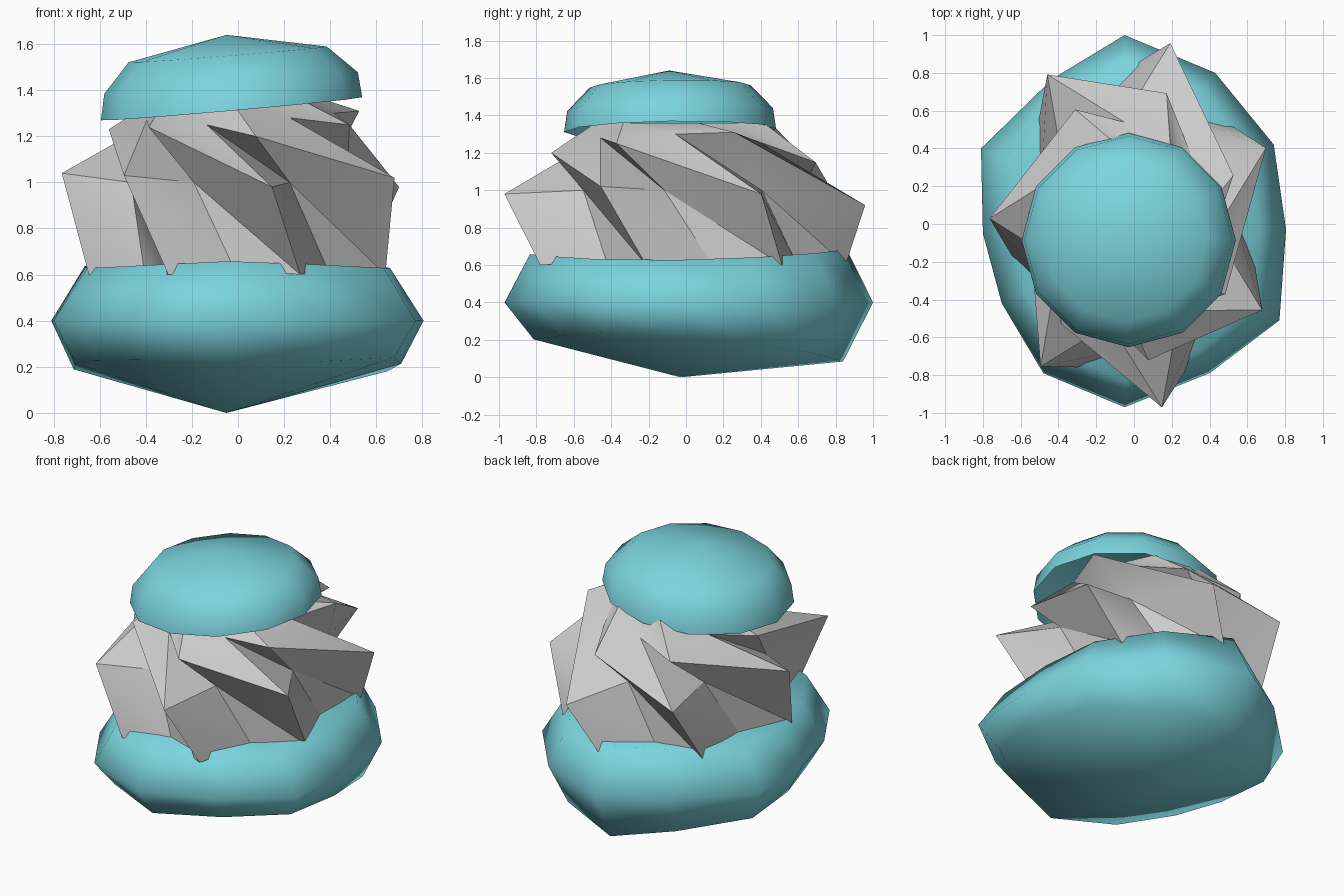
import bpy, bmesh
from math import sin, cos, radians, pi

if "Cube" in bpy.data.objects:
    bpy.data.objects.remove(bpy.data.objects["Cube"])


def make_object(name, rings, color=None, bottom=None, top=None, split=False):
    """Skin a stack of equal-length rings; bottom/top are pole points or 'cap'."""
    bm = bmesh.new()
    loops = [[bm.verts.new(p) for p in ring] for ring in rings]
    n = len(loops[0])
    for a, b in zip(loops, loops[1:]):
        for i in range(n):
            j = (i + 1) % n
            if split:  # diagonals follow the twist
                bm.faces.new((a[i], a[j], b[i]))
                bm.faces.new((a[j], b[j], b[i]))
            else:
                bm.faces.new((a[i], a[j], b[j], b[i]))
    for loop, end in ((loops[0], bottom), (loops[-1], top)):
        if end == 'cap':
            bm.faces.new(loop)
        elif end:
            pole = bm.verts.new(end)
            for i in range(n):
                bm.faces.new((loop[i], loop[(i + 1) % n], pole))
    bmesh.ops.recalc_face_normals(bm, faces=bm.faces[:])
    mesh = bpy.data.meshes.new(name)
    bm.to_mesh(mesh)
    bm.free()
    obj = bpy.data.objects.new(name, mesh)
    bpy.context.collection.objects.link(obj)
    if color:
        mat = bpy.data.materials.new(name + "_color")
        mat.diffuse_color = color
        mat.use_nodes = True
        mat.node_tree.nodes["Principled BSDF"].inputs["Base Color"].default_value = mat.diffuse_color
        mesh.materials.append(mat)
    bpy.ops.object.select_all(action='DESELECT')
    obj.select_set(True)
    bpy.context.view_layer.objects.active = obj
    return obj


TEAL = (0.20, 0.66, 0.73, 1)

# Base: irregular twelve-sided bowl
outline = [(-.05, 1.0), (.43, .80), (.74, .42), (.805, -.03), (.77, -.51), (.40, -.79),
           (-.05, -.97), (-.48, -.79), (-.70, -.42), (-.80, -.05), (-.81, .40), (-.43, .77)]
base_rings = [
    [(x * .88, y * .84, .14 - .06 * y + .09 * abs(x)) for x, y in outline],
    [(x, y, .40) for x, y in outline],
    [(x * .82, y * .86, .66 + .025 * max(y, 0) - .04 * abs(x)) for x, y in outline],
    [(x * .45, y * .45, .62) for x, y in outline],
]
make_object("base_bowl", base_rings, TEAL, bottom=(-.05, -.03, 0), top='cap')
bpy.ops.object.shade_smooth()


# Body: seven-pointed column twisting clockwise; the grooves become ridges higher up
def star(tip, tip_turn, tip_z, groove, groove_turn, groove_z):
    ring = []
    for i in range(7):
        for r, turn, zs, half in ((tip, tip_turn, tip_z, 0), (groove, groove_turn, groove_z, .5)):
            a = radians(24 + turn) + (i + half) * 2 * pi / 7
            z = zs[i] if isinstance(zs, tuple) else zs
            ring.append((.75 * r * cos(a), .97 * r * sin(a), z))
    return ring


body_rings = [
    star(.88, 13, .60, .68, 13, .62),
    star(1.02, 0, (.98, .92, .98, 1.04, 1.03, .98, 1.02), .64, -9, 1.0),
    star(.56, -30, (1.3, 1.26, 1.26, 1.27, 1.27, 1.25, 1.28),
         .75, -29, (1.31, 1.15, 1.2, 1.23, 1.24, 1.2, 1.25)),
    star(.44, -42, 1.36, .50, -42, 1.36),
]
make_object("pleated_body", body_rings, bottom='cap', top='cap', split=True)
bpy.ops.object.shade_smooth_by_angle(angle=radians(32))


# Cap: tilted open dome
def cap_ring(radius, z, cx, tilt):
    pts = []
    for i in range(12):
        a = i * pi / 6
        x, y = cx + radius * cos(a), -.085 + radius * sin(a)
        pts.append((x, y, z + tilt * x + .015 * y))
    return pts


cap_rings = [cap_ring(.567, 1.323, -.028, .088), cap_ring(.55, 1.435, -.03, .085),
             cap_ring(.43, 1.56, -.045, .08)]
make_object("domed_cap", cap_rings, TEAL, top=(-.05, -.09, 1.64))
bpy.ops.object.shade_smooth()
